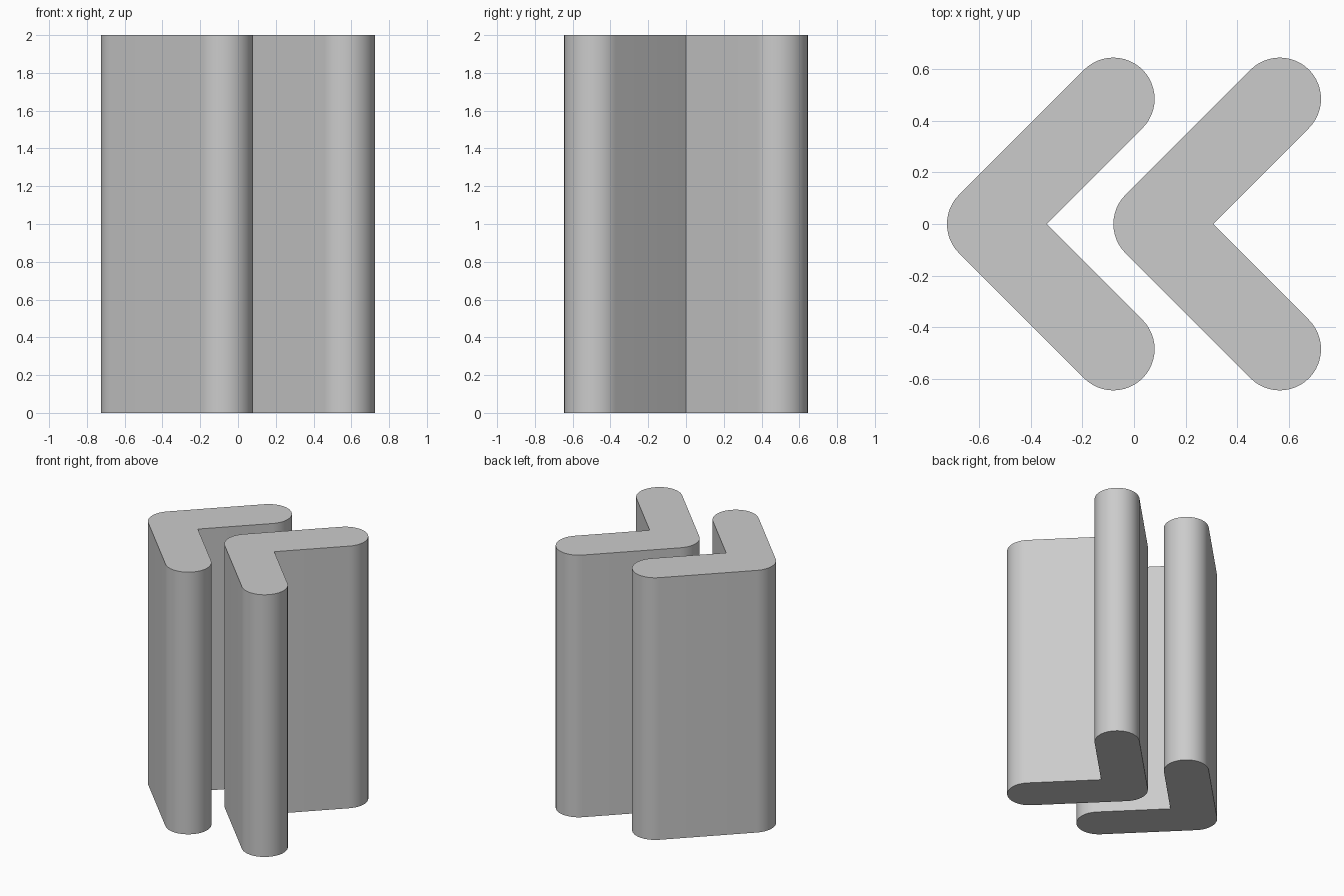
import bpy
import bmesh
import math

HEIGHT = 2.0
RADIUS = 0.16      # half the width of each arm
REACH = 0.485      # x and y distance from the elbow to an arm end
SPACING = 0.645    # distance between the two chevrons
ARC_STEPS = 24

cube = bpy.data.objects.get("Cube")
if cube:
    bpy.data.objects.remove(cube, do_unlink=True)

grey = bpy.data.materials.new("plain_grey")
grey.use_nodes = True
colour = (0.6, 0.6, 0.6, 1.0)
grey.diffuse_color = colour
grey.node_tree.nodes["Principled BSDF"].inputs["Base Color"].default_value = colour


def arc(cx, cy, start, end, steps):
    """Points on a circle of the arm radius, angles in degrees."""
    angles = [math.radians(start + (end - start) * i / steps) for i in range(steps + 1)]
    return [(cx + RADIUS * math.cos(a), cy + RADIUS * math.sin(a)) for a in angles]


def chevron(name, elbow_x):
    # Outline: rounded back end, rounded elbow, rounded front end, sharp inner corner
    outline = arc(elbow_x + REACH, REACH, -45, 135, ARC_STEPS)
    outline += arc(elbow_x, 0, 135, 225, ARC_STEPS // 2)
    outline += arc(elbow_x + REACH, -REACH, 225, 405, ARC_STEPS)
    outline.append((elbow_x + RADIUS * math.sqrt(2), 0))

    # Extrude the outline into a solid bar
    bm = bmesh.new()
    base = bm.faces.new([bm.verts.new((x, y, 0)) for x, y in outline])
    extruded = bmesh.ops.extrude_face_region(bm, geom=[base], use_keep_orig=True)
    top = [v for v in extruded["geom"] if isinstance(v, bmesh.types.BMVert)]
    bmesh.ops.translate(bm, verts=top, vec=(0, 0, HEIGHT))
    bmesh.ops.recalc_face_normals(bm, faces=bm.faces[:])
    mesh = bpy.data.meshes.new(name)
    bm.to_mesh(mesh)
    bm.free()
    mesh.materials.append(grey)

    obj = bpy.data.objects.new(name, mesh)
    bpy.context.collection.objects.link(obj)
    bpy.ops.object.select_all(action="DESELECT")
    obj.select_set(True)
    bpy.context.view_layer.objects.active = obj
    bpy.ops.object.shade_smooth_by_angle(angle=math.radians(30))


# Two matching chevrons pointing to the model's right
first_elbow = -(SPACING + REACH) / 2
chevron("right_chevron", first_elbow)
chevron("left_chevron", first_elbow + SPACING)
